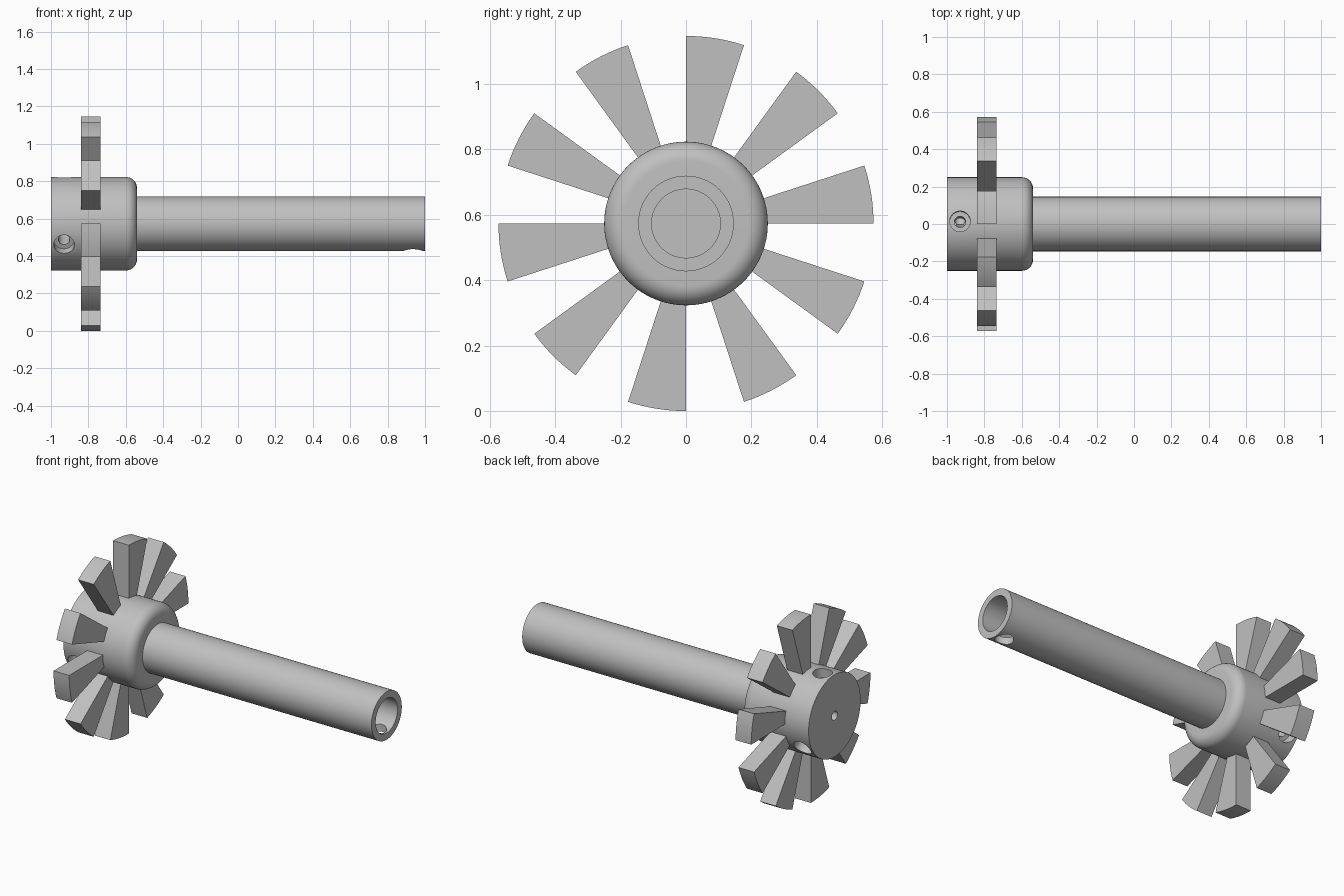
import bpy, bmesh, math
from mathutils import Matrix, Vector

cube = bpy.data.objects.get("Cube")
if cube:
    bpy.data.objects.remove(cube, do_unlink=True)

AXIS_Z = 0.573      # height of the rotation axis, which runs along x
FAN_RADIUS = 0.573
BLADES = 10

grey = bpy.data.materials.new("light_grey")
grey.use_nodes = True
colour = (0.53, 0.53, 0.53, 1)
grey.diffuse_color = colour
grey.node_tree.nodes["Principled BSDF"].inputs["Base Color"].default_value = colour


def finish(name, bm, matrix):
    """Turn a bmesh into a placed object."""
    bmesh.ops.remove_doubles(bm, verts=bm.verts[:], dist=1e-5)
    bmesh.ops.recalc_face_normals(bm, faces=bm.faces[:])
    bm.transform(matrix)
    mesh = bpy.data.meshes.new(name)
    bm.to_mesh(mesh)
    bm.free()
    mesh.materials.append(grey)
    obj = bpy.data.objects.new(name, mesh)
    bpy.context.collection.objects.link(obj)
    return obj


def lathe(name, profile, matrix, steps=96):
    """Spin (x, radius) points around the x axis."""
    bm = bmesh.new()
    verts = [bm.verts.new((x, 0, r)) for x, r in profile]
    edges = [bm.edges.new(pair) for pair in zip(verts, verts[1:])]
    bmesh.ops.spin(bm, geom=verts + edges, cent=(0, 0, 0), axis=(1, 0, 0),
                   angle=math.tau, steps=steps)
    return finish(name, bm, matrix)


def activate(obj):
    bpy.ops.object.select_all(action='DESELECT')
    obj.select_set(True)
    bpy.context.view_layer.objects.active = obj


def drill(obj, profile, x, degrees):
    """Cut a stepped hole, profile given as (distance from axis, hole radius)."""
    a = math.radians(degrees)
    out = Vector((0, math.cos(a), math.sin(a)))
    place = Matrix.Translation((x, 0, AXIS_Z)) @ out.to_track_quat('X', 'Z').to_matrix().to_4x4()
    cutter = lathe("drill_cutter", profile, place, 40)
    cutter.hide_render = True
    mod = obj.modifiers.new("drill", 'BOOLEAN')
    mod.operation = 'DIFFERENCE'
    mod.solver = 'EXACT'
    mod.object = cutter
    activate(obj)
    bpy.ops.object.modifier_apply(modifier=mod.name)
    bpy.data.objects.remove(cutter, do_unlink=True)


def smooth(obj):
    activate(obj)
    bpy.ops.object.shade_smooth_by_angle(angle=math.radians(30))


on_axis = Matrix.Translation((0, 0, AXIS_Z))

# Hub with one rounded rim and a blind centre hole
rim = [(-0.6 + 0.06 * math.sin(t), 0.19 + 0.06 * math.cos(t))
       for t in (math.pi / 2 * i / 10 for i in range(11))]
hub = lathe("hub", [(-0.8, 0), (-0.8, 0.027), (-1, 0.027), (-1, 0.25)]
            + rim + [(-0.54, 0)], on_axis)

# Three counterbored screw holes around the hub
for degrees in (86.6, 206.6, 326.6):
    drill(hub, [(0.01, 0), (0.01, 0.03), (0.19, 0.03), (0.19, 0.055),
                (0.3, 0.055), (0.3, 0)], -0.93, degrees)
smooth(hub)

# Hollow shaft with a cross hole near its open end
shaft = lathe("shaft", [(-0.58, 0), (-0.58, 0.146), (1, 0.146), (1, 0.105),
                        (-0.5, 0.105), (-0.5, 0)], on_axis)
drill(shaft, [(0.05, 0), (0.05, 0.053), (0.2, 0.053), (0.2, 0)], 0.935, -90)
smooth(shaft)

# Wedge blades: radial sides, curved tip
step = math.tau / BLADES
for n in range(BLADES):
    bm = bmesh.new()
    angles = [n * step + step / 2 * i / 8 for i in range(9)]
    ring = [(0.2, a) for a in angles] + [(FAN_RADIUS, a) for a in reversed(angles)]
    face = bm.faces.new([bm.verts.new((-0.84, r * math.cos(a), r * math.sin(a)))
                         for r, a in ring])
    extruded = bmesh.ops.extrude_face_region(bm, geom=[face], use_keep_orig=True)
    moved = [v for v in extruded["geom"] if isinstance(v, bmesh.types.BMVert)]
    bmesh.ops.translate(bm, verts=moved, vec=(0.105, 0, 0))
    smooth(finish(f"blade_{n + 1}", bm, on_axis))
